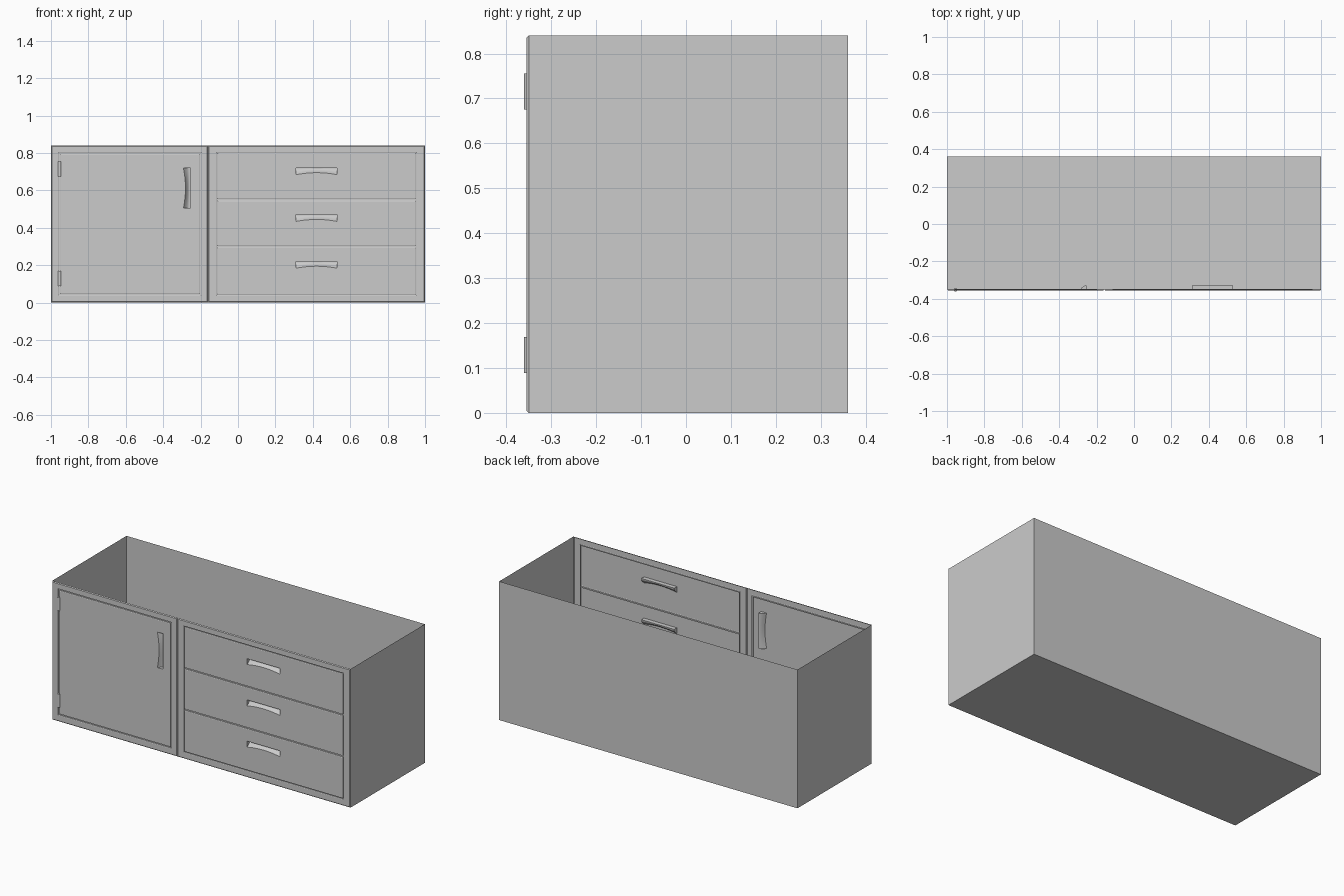
import bpy, bmesh, math
from mathutils import Vector

if "Cube" in bpy.data.objects:
    bpy.data.objects.remove(bpy.data.objects["Cube"])

FRONT, RIM, BACK, FLOOR = -0.355, -0.35, 0.361, -0.348
H = 0.84


def finish(bm, name, face_front=False):
    bmesh.ops.remove_doubles(bm, verts=bm.verts, dist=1e-5)
    bmesh.ops.recalc_face_normals(bm, faces=bm.faces)
    if face_front and sum(f.normal.y * f.calc_area() for f in bm.faces) > 0:
        bmesh.ops.reverse_faces(bm, faces=bm.faces)
    me = bpy.data.meshes.new(name)
    bm.to_mesh(me)
    bm.free()
    ob = bpy.data.objects.new(name, me)
    bpy.context.collection.objects.link(ob)
    bpy.ops.object.select_all(action='DESELECT')
    ob.select_set(True)
    bpy.context.view_layer.objects.active = ob
    bpy.ops.object.shade_smooth_by_angle(angle=math.radians(30))
    return ob


def face(bm, pts):
    return bm.faces.new([bm.verts.new(p) for p in pts])


def rect(r, inset, y):
    x0, x1, z0, z1 = r
    x0, x1, z0, z1 = x0 + inset, x1 - inset, z0 + inset, z1 - inset
    return [Vector(p) for p in ((x0, y, z0), (x1, y, z0), (x1, y, z1), (x0, y, z1))]


def loft(bm, rings):
    for a, b in zip(rings, rings[1:]):
        for i in range(4):
            j = (i + 1) % 4
            face(bm, (a[i], a[j], b[j], b[i]))


def panel(name, r, gap, grip, upright):
    """Raised front with a recessed finger grip; grip = (u0, u1, v0, v1), deep side at v1."""
    bm = bmesh.new()
    loft(bm, [rect(r, 0, FLOOR), rect(r, gap, FLOOR), rect(r, gap, FRONT + 0.002),
              rect(r, gap + 0.003, FRONT)])
    outer = rect(r, gap + 0.003, FRONT)
    u0, u1, v0, v1 = grip

    def at(u, v, y):
        return Vector((v, y, u)) if upright else Vector((u, y, v))

    # outer corners ordered by (u, v)
    c00, c10, c11, c01 = [outer[i] for i in ((0, 3, 2, 1) if upright else (0, 1, 2, 3))]
    section = [(0, 0), (0.3, 0.013), (0.6, 0.023), (0.8, 0.026), (1, 0.026), (1, 0)]
    n = 12
    cols = []
    for i in range(n + 1):
        t = i / n
        low = v0 + (v1 - v0) * 0.3 * (1 - (2 * t - 1) ** 2)
        u = u0 + (u1 - u0) * t
        cols.append([at(u, low + (v1 - low) * f, FRONT + d) for f, d in section])
    # flat face around the grip
    face(bm, [c00, c10] + [c[0] for c in reversed(cols)])
    face(bm, [c11, c01] + [c[-1] for c in cols])
    face(bm, [c01, c00, cols[0][0], cols[0][-1]])
    face(bm, [c10, c11, cols[-1][-1], cols[-1][0]])
    # grip pocket
    for a, b in zip(cols, cols[1:]):
        for k in range(len(section) - 1):
            face(bm, (a[k], a[k + 1], b[k + 1], b[k]))
    face(bm, cols[0])
    face(bm, cols[-1])
    return finish(bm, name, True)


# open-topped carcass: bottom, back and sides
bm = bmesh.new()
face(bm, [(-1, RIM, 0), (1, RIM, 0), (1, BACK, 0), (-1, BACK, 0)])
face(bm, [(-1, BACK, 0), (1, BACK, 0), (1, BACK, H), (-1, BACK, H)])
for x in (-1, 1):
    face(bm, [(x, RIM, 0), (x, BACK, 0), (x, BACK, H), (x, RIM, H)])
finish(bm, "carcass")

# the two face frames
door_r = (-0.958, -0.197, 0.04, 0.803)
draw_r = (-0.115, 0.955, 0.04, 0.803)
for name, o, i in (("door_frame", (-1, -0.16, 0, H), door_r),
                   ("drawer_frame", (-0.16, 1, 0, H), draw_r)):
    bm = bmesh.new()
    loft(bm, [rect(o, 0, RIM), rect(o, 0.005, FRONT), rect(i, -0.003, FRONT),
              rect(i, 0, FRONT + 0.002), rect(i, 0, FLOOR)])
    finish(bm, name, True)

# door and drawer fronts
panel("door", door_r, 0.007, (0.505, 0.72, -0.292, -0.255), True)
cuts = [0.04, 0.298, 0.549, 0.803]
for k in range(3):
    top = 0.22 + 0.25 * k
    panel(f"drawer_{k + 1}", (draw_r[0], draw_r[1], cuts[k], cuts[k + 1]), 0.004,
          (0.31, 0.53, top - 0.036, top), False)

# hinge knuckles
for name, z in (("lower_hinge", 0.129), ("upper_hinge", 0.715)):
    bm = bmesh.new()
    bmesh.ops.create_cone(bm, cap_ends=True, segments=16, radius1=0.0095, radius2=0.0095, depth=0.08)
    bmesh.ops.translate(bm, verts=bm.verts, vec=(-0.954, -0.3515, z))
    finish(bm, name)
